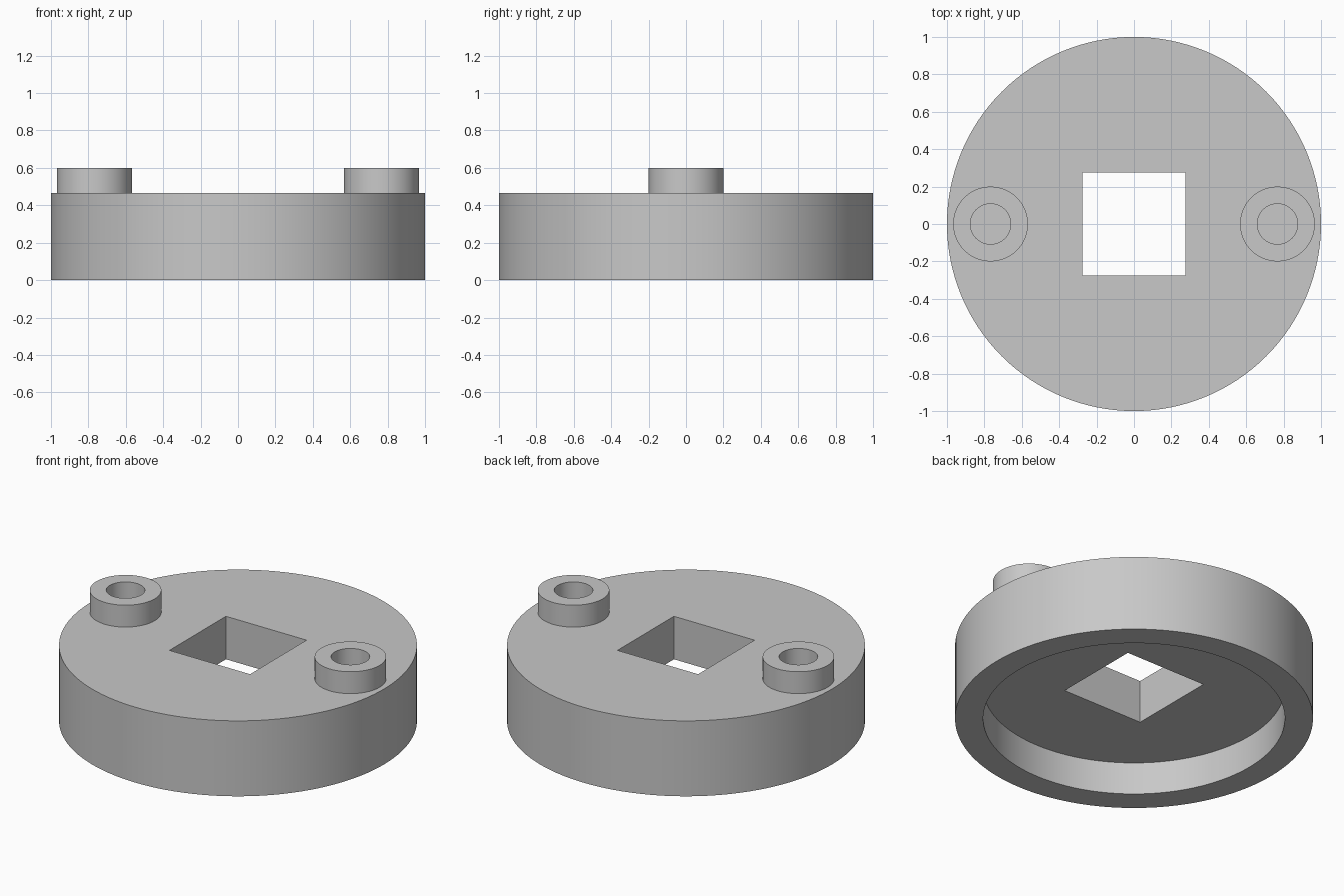
import bpy

if "Cube" in bpy.data.objects:
    bpy.data.objects.remove(bpy.data.objects["Cube"], do_unlink=True)

# Main dimensions
PLATE_TOP, BOSS_TOP = 0.465, 0.6
RECESS_DEPTH, RECESS_RADIUS = 0.2, 0.843
SQUARE_SIDE = 0.55
BOSS_X, BOSS_RADIUS, BORE_RADIUS = 0.767, 0.2, 0.108

grey = bpy.data.materials.new("plain grey")
grey.use_nodes = True
COLOUR = (0.58, 0.58, 0.58, 1)
grey.diffuse_color = COLOUR
grey.node_tree.nodes["Principled BSDF"].inputs["Base Color"].default_value = COLOUR


def cylinder(name, radius, bottom, top, x=0, sides=128):
    bpy.ops.mesh.primitive_cylinder_add(
        vertices=sides, radius=radius, depth=top - bottom,
        location=(x, 0, (bottom + top) / 2))
    obj = bpy.context.object
    obj.name = name
    obj.data.materials.append(grey)
    return obj


def cut(target, cutter):
    cutter.hide_render = True
    mod = target.modifiers.new("cut", "BOOLEAN")
    mod.operation = "DIFFERENCE"
    mod.solver = "EXACT"
    mod.object = cutter
    bpy.context.view_layer.objects.active = target
    bpy.ops.object.modifier_apply(modifier=mod.name)
    bpy.data.objects.remove(cutter, do_unlink=True)


def smooth(obj):
    bpy.ops.object.select_all(action="DESELECT")
    obj.select_set(True)
    bpy.context.view_layer.objects.active = obj
    bpy.ops.object.shade_smooth_by_angle()


# Round body, hollowed from below, with a square hole through the middle
body = cylinder("round_body", 1, 0, PLATE_TOP)
cut(body, cylinder("recess_cutter", RECESS_RADIUS, -0.1, RECESS_DEPTH))
bpy.ops.mesh.primitive_cube_add(size=1, location=(0, 0, PLATE_TOP / 2))
square = bpy.context.object
square.scale = (SQUARE_SIDE, SQUARE_SIDE, 1)
square.data.materials.append(grey)
cut(body, square)
smooth(body)

# Two raised bosses, each bored down to the body's top face
for side, x in (("left", BOSS_X), ("right", -BOSS_X)):
    boss = cylinder(side + "_boss", BOSS_RADIUS, PLATE_TOP, BOSS_TOP, x, 64)
    cut(boss, cylinder("bore_cutter", BORE_RADIUS, PLATE_TOP - 0.1, BOSS_TOP + 0.1, x, 64))
    smooth(boss)
